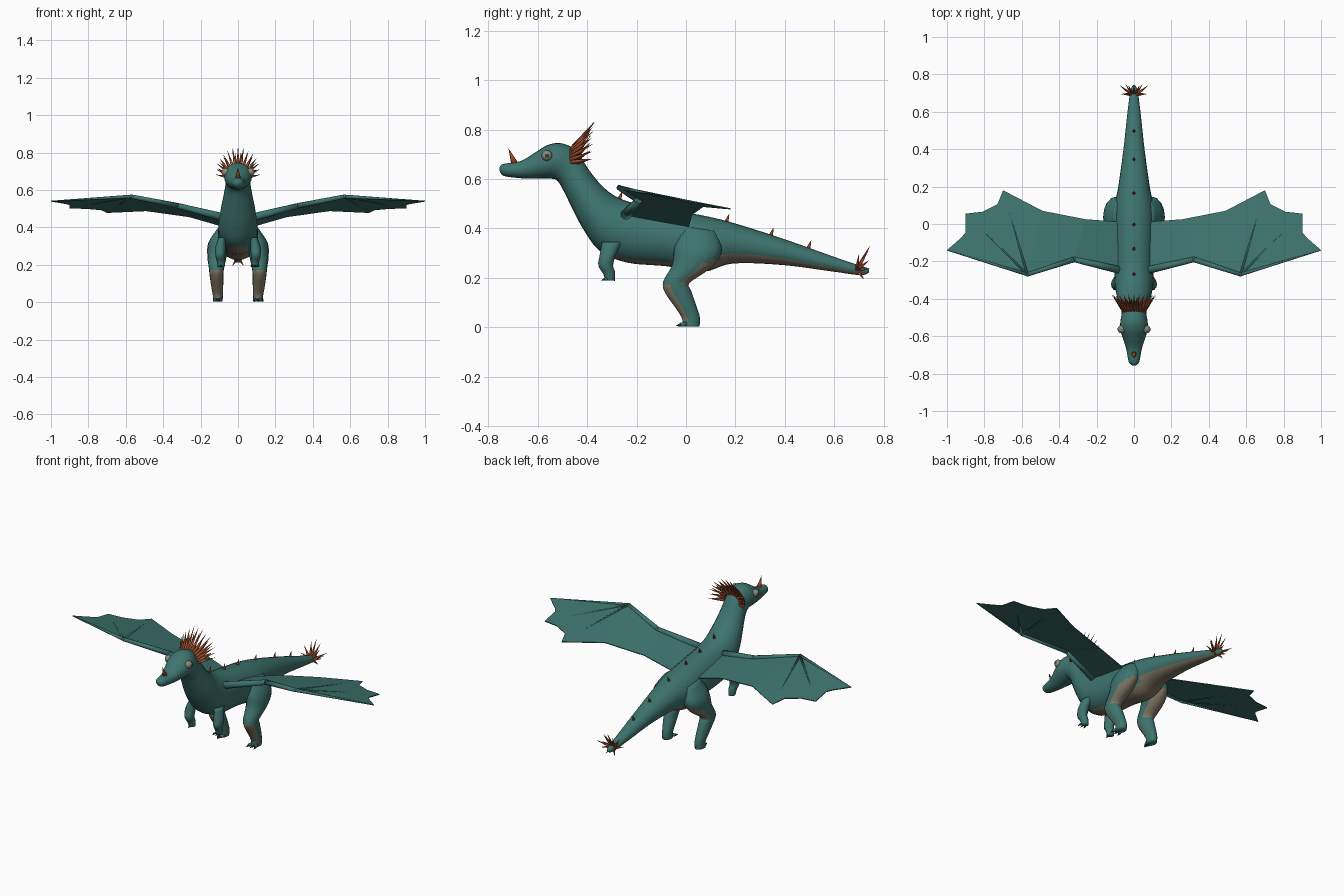
import bpy, bmesh, math, random
from mathutils import Vector

if "Cube" in bpy.data.objects:
    bpy.data.objects.remove(bpy.data.objects["Cube"])

random.seed(4)


def material(name, rgb):
    m = bpy.data.materials.new(name)
    m.diffuse_color = (*rgb, 1)
    m.use_nodes = True
    m.node_tree.nodes["Principled BSDF"].inputs["Base Color"].default_value = m.diffuse_color
    return m


TEAL = material("teal skin", (0.048, 0.175, 0.158))
TAN = material("tan underside", (0.22, 0.185, 0.13))
RUST = material("rust spikes", (0.40, 0.085, 0.032))
EYE = material("eye grey", (0.25, 0.25, 0.20))
DARK = material("dark claws", (0.035, 0.06, 0.055))


def finish(bm, name, mats, rule=None, smooth=True):
    bmesh.ops.recalc_face_normals(bm, faces=bm.faces)
    bm.normal_update()
    for f in bm.faces:
        f.smooth = smooth
        if rule:
            f.material_index = int(rule(f.calc_center_median(), f.normal))
    me = bpy.data.meshes.new(name)
    bm.to_mesh(me)
    bm.free()
    for m in mats:
        me.materials.append(m)
    ob = bpy.data.objects.new(name, me)
    bpy.context.collection.objects.link(ob)
    return ob


def loft(name, secs, mats, rule=None, sides=24, steps=5, sx=1):
    """Smooth skin through sections (y1, z1, y2, z2, half width, x)."""
    S = [Vector(s) for s in secs]
    rows = []
    for i in range(len(S) - 1):
        p0, p1, p2, p3 = S[max(i - 1, 0)], S[i], S[i + 1], S[min(i + 2, len(S) - 1)]
        for k in range(steps):
            t = k / steps
            rows.append(0.5 * (2 * p1 + (p2 - p0) * t + (2 * p0 - 5 * p1 + 4 * p2 - p3) * t * t
                               + (3 * p1 - p0 - 3 * p2 + p3) * t ** 3))
    rows.append(S[-1])
    bm = bmesh.new()
    rings = []
    for y1, z1, y2, z2, w, x in rows:
        ring = []
        for j in range(sides):
            a = 2 * math.pi * j / sides
            c, s = math.cos(a) / 2, math.sin(a)
            ring.append(bm.verts.new((sx * (x + w * s), (y1 + y2) / 2 + (y1 - y2) * c,
                                      (z1 + z2) / 2 + (z1 - z2) * c)))
        rings.append(ring)
    for r, q in zip(rings, rings[1:]):
        for j in range(sides):
            n = (j + 1) % sides
            bm.faces.new((r[j], r[n], q[n], q[j]))
    bm.faces.new(rings[0])
    bm.faces.new(rings[-1])
    return finish(bm, name, mats, rule)


def add_cone(bm, p, q, r1, r2=0.0005, sides=8):
    p, q = Vector(p), Vector(q)
    d = q - p
    mat = d.to_track_quat('Z', 'Y').to_matrix().to_4x4()
    mat.translation = (p + q) / 2
    bmesh.ops.create_cone(bm, cap_ends=True, segments=sides, radius1=r1, radius2=r2,
                          depth=d.length, matrix=mat)


def add_ball(bm, p, r, seg=12):
    out = bmesh.ops.create_uvsphere(bm, u_segments=seg, v_segments=seg // 2 + 2, radius=r)
    bmesh.ops.translate(bm, verts=out['verts'], vec=Vector(p))


# Head, neck, trunk and tail in one skin, with a tan underside
body = [
    (-0.756, 0.645, -0.754, 0.630, 0.010, 0),
    (-0.740, 0.661, -0.735, 0.612, 0.028, 0),
    (-0.670, 0.673, -0.665, 0.603, 0.042, 0),
    (-0.610, 0.708, -0.610, 0.602, 0.060, 0),
    (-0.560, 0.738, -0.560, 0.602, 0.074, 0),
    (-0.505, 0.745, -0.525, 0.596, 0.072, 0),
    (-0.445, 0.715, -0.500, 0.560, 0.066, 0),
    (-0.395, 0.640, -0.460, 0.480, 0.078, 0),
    (-0.345, 0.578, -0.415, 0.395, 0.093, 0),
    (-0.285, 0.530, -0.350, 0.310, 0.103, 0),
    (-0.200, 0.500, -0.240, 0.262, 0.106, 0),
    (-0.060, 0.475, -0.080, 0.247, 0.107, 0),
    (0.080, 0.450, 0.070, 0.225, 0.108, 0),
    (0.200, 0.420, 0.190, 0.258, 0.085, 0),
    (0.400, 0.356, 0.390, 0.252, 0.057, 0),
    (0.600, 0.285, 0.590, 0.226, 0.035, 0),
    (0.710, 0.248, 0.705, 0.211, 0.020, 0),
    (0.742, 0.236, 0.740, 0.220, 0.008, 0),
]
loft("body", body, [TEAL, TAN],
     lambda c, n: (c.y > 0 and n.z < -0.6) or (-0.34 < c.y <= 0 and c.z < 0.4 and n.z < -0.82))

hind = [
    (-0.010, 0.410, 0.120, 0.390, 0.030, 0.075),
    (-0.045, 0.330, 0.145, 0.310, 0.058, 0.100),
    (-0.055, 0.255, 0.100, 0.240, 0.052, 0.112),
    (-0.092, 0.185, 0.015, 0.180, 0.041, 0.115),
    (-0.085, 0.140, 0.020, 0.150, 0.037, 0.115),
    (-0.040, 0.075, 0.041, 0.090, 0.032, 0.111),
    (-0.016, 0.035, 0.056, 0.040, 0.027, 0.108),
    (-0.016, 0.003, 0.055, 0.003, 0.026, 0.108),
]
fore = [
    (-0.340, 0.345, -0.260, 0.345, 0.020, 0.085),
    (-0.350, 0.290, -0.285, 0.290, 0.028, 0.094),
    (-0.355, 0.250, -0.295, 0.250, 0.026, 0.095),
    (-0.335, 0.215, -0.288, 0.225, 0.022, 0.092),
    (-0.328, 0.190, -0.288, 0.188, 0.019, 0.090),
]


def leg_tan(c, n):
    shin = 0.025 < c.z < 0.17 and n.y < -0.25
    return shin or (0.16 < c.z < 0.30 and n.y > 0.2 and n.z < -0.25)


# Legs, toes and eyes on both sides
for sx, side in ((1, "right"), (-1, "left")):
    loft(f"hind_leg_{side}", hind, [TEAL, TAN], leg_tan, 16, 4, sx)
    loft(f"fore_leg_{side}", fore, [TEAL], None, 12, 4, sx)
    toes, claws = bmesh.new(), bmesh.new()
    for x, y, z, s in ((0.108, 0.0, 0.013, 1), (0.09, -0.315, 0.197, 0.7)):
        for k in (-1, 0, 1):
            a = Vector((sx * (x + k * 0.014 * s), y, z))
            b = a + Vector((k * 0.008, -0.022 * s, -0.003))
            add_cone(toes, a, b, 0.010 * s, 0.008 * s)
            add_cone(claws, b, b + Vector((k * 0.003, -0.02 * s, -0.005)), 0.007 * s)
    finish(toes, f"toes_{side}", [TEAL])
    finish(claws, f"claws_{side}", [DARK])
    bm = bmesh.new()
    add_ball(bm, (sx * 0.066, -0.563, 0.695), 0.022, 16)
    finish(bm, f"eye_{side}", [EYE, DARK],
           lambda c, n: abs(n.x) > 0.9 and abs(c.x) > 0.08)


# Wings: thin scalloped membrane with arm and finger bones
def wing_point(x, y, sx):
    knots = [(0.0, 0.43), (0.1, 0.468), (0.32, 0.53), (0.57, 0.565), (1.0, 0.565)]
    for (x0, z0), (x1, z1) in zip(knots, knots[1:]):
        if x <= x1:
            z = z0 + (z1 - z0) * (x - x0) / (x1 - x0)
            break
    return Vector((sx * x, y, z - 0.19 * (y + 0.27)))


outline = [(0.06, -0.25), (0.32, -0.19), (0.57, -0.27), (1.0, -0.14), (0.925, -0.075),
           (0.9, -0.045), (0.9, 0.055), (0.81, 0.065), (0.73, 0.105), (0.70, 0.18),
           (0.49, 0.07), (0.26, 0.025), (0.06, 0.01)]
for sx, side in ((1, "right"), (-1, "left")):
    P = [wing_point(x, y, sx) for x, y in outline]
    bm = bmesh.new()
    V = [bm.verts.new(p) for p in P]
    for i in range(3, 10):
        bm.faces.new((V[2], V[i], V[i + 1]))
    bm.faces.new((V[1], V[2], V[10], V[11]))
    bm.faces.new((V[0], V[1], V[11], V[12]))
    ob = finish(bm, f"wing_membrane_{side}", [TEAL], smooth=False)
    mod = ob.modifiers.new("thickness", 'SOLIDIFY')
    mod.thickness, mod.offset = 0.005, 0
    bm = bmesh.new()
    for i, j, r1, r2 in ((0, 1, 0.022, 0.015), (1, 2, 0.015, 0.011), (2, 3, 0.010, 0.002),
                         (2, 6, 0.007, 0.001), (2, 9, 0.007, 0.001)):
        add_cone(bm, P[i], P[j], r1, r2, 10)
    add_ball(bm, P[1], 0.015)
    add_ball(bm, P[2], 0.011)
    finish(bm, f"wing_bones_{side}", [TEAL])

# Crest: two fans of spikes behind the head
bm = bmesh.new()
for row, n in ((0, 15), (1, 12)):
    for i in range(n):
        a = math.radians(-98 + 196 * i / (n - 1))
        s, c = math.sin(a), math.cos(a)
        k = random.uniform(0.9, 1.05) - 0.2 * row
        base = Vector((0.055 * s, -0.465 + 0.025 * row, 0.675 + 0.045 * c))
        tip = Vector((0.122 * s, -0.375, 0.70 + 0.128 * c))
        add_cone(bm, base, base + (tip - base) * k, 0.010)
finish(bm, "head_crest", [RUST])

# Nose horn, back spikes and tail spikes
bm = bmesh.new()
add_cone(bm, (0, -0.693, 0.66), (0, -0.718, 0.722), 0.015)
finish(bm, "nose_horn", [RUST])
bm = bmesh.new()
for y, z in ((-0.27, 0.518), (-0.135, 0.484), (-0.005, 0.46), (0.163, 0.425),
             (0.343, 0.37), (0.495, 0.318)):
    add_cone(bm, (0, y, z), (0, y + 0.012, z + 0.034), 0.009)
finish(bm, "back_spikes", [RUST])
bm = bmesh.new()
for x, y, z in ((0, 0.745, 0.33), (0.03, 0.74, 0.315), (0.05, 0.70, 0.295), (0.075, 0.74, 0.27),
                (0.07, 0.695, 0.25), (0.045, 0.745, 0.24), (0.03, 0.72, 0.195)):
    for sx in ((1, -1) if x else (1,)):
        add_cone(bm, (sx * x * 0.15, 0.692, 0.232), (sx * x, y, z), 0.010)
finish(bm, "tail_spikes", [RUST])
